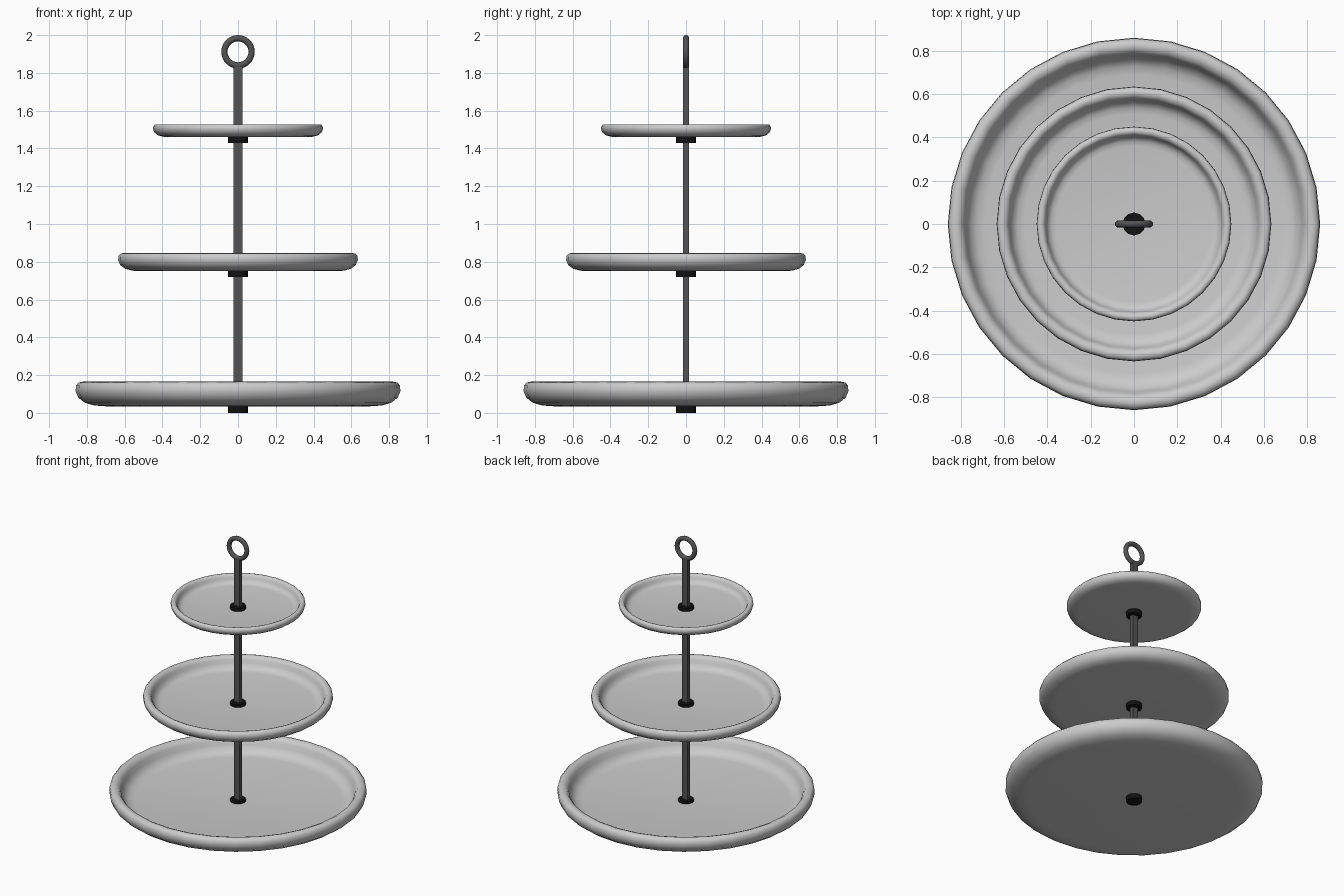
import bpy, bmesh, math
from mathutils import Matrix, Vector

cube = bpy.data.objects.get("Cube")
if cube:
    bpy.data.objects.remove(cube, do_unlink=True)


def material(name, value):
    mat = bpy.data.materials.new(name)
    mat.use_nodes = True
    colour = (value, value, value, 1)
    mat.diffuse_color = colour
    mat.node_tree.nodes["Principled BSDF"].inputs["Base Color"].default_value = colour
    return mat


tray_white = material("tray_white", 0.6)
dark_metal = material("dark_metal", 0.09)
nut_black = material("nut_black", 0.006)


def finish(name, bm, mat, smooth=None):
    bmesh.ops.recalc_face_normals(bm, faces=bm.faces[:])
    mesh = bpy.data.meshes.new(name)
    bm.to_mesh(mesh)
    bm.free()
    obj = bpy.data.objects.new(name, mesh)
    bpy.context.collection.objects.link(obj)
    mesh.materials.append(mat)
    if smooth:
        bpy.ops.object.select_all(action="DESELECT")
        obj.select_set(True)
        bpy.context.view_layer.objects.active = obj
        bpy.ops.object.shade_smooth_by_angle(angle=math.radians(smooth))
    return obj


def spin(name, points, steps, mat, axis="Z", closed=False, centre=(0, 0, 0), smooth=60):
    """Revolve a profile of (radius, height) points around an axis."""
    bm = bmesh.new()
    verts = [bm.verts.new((r, 0, z)) for r, z in points]
    edges = [bm.edges.new(pair) for pair in zip(verts, verts[1:])]
    if closed:
        edges.append(bm.edges.new((verts[-1], verts[0])))
    bmesh.ops.spin(bm, geom=verts + edges, cent=(0, 0, 0), axis=(0, 0, 1),
                   angle=math.tau, steps=steps)
    bmesh.ops.remove_doubles(bm, verts=bm.verts[:], dist=0.0001)
    if axis == "Y":
        bmesh.ops.rotate(bm, verts=bm.verts[:], matrix=Matrix.Rotation(math.pi / 2, 3, "X"))
    bmesh.ops.translate(bm, verts=bm.verts[:], vec=Vector(centre))
    return finish(name, bm, mat, smooth)


# Tray section: flat base, rounded outside, rolled rim, sloping inside wall
TRAY = [(0, 0), (0.70, 0), (0.76, 0.004), (0.81, 0.018), (0.845, 0.045),
        (0.86, 0.08), (0.857, 0.11), (0.843, 0.126), (0.822, 0.13),
        (0.80, 0.122), (0.785, 0.10), (0.775, 0.07), (0.757, 0.04),
        (0.73, 0.023), (0.69, 0.016), (0, 0.016)]

# Three trays of the same shape, each clamped by a nut through its centre
for label, scale, bottom in (("lower", 1, 0.035), ("middle", 0.738, 0.75), ("upper", 0.523, 1.46)):
    spin(label + "_tray", [(r * scale, bottom + z * scale) for r, z in TRAY], 32, tray_white)
    low, high = bottom - 0.035 + 0.004 * (scale < 1), bottom + 0.033
    spin(label + "_nut", [(0, low), (0.053, low), (0.053, high), (0, high)], 12,
         nut_black, smooth=35)

# Flat upright bar
bm = bmesh.new()
bmesh.ops.create_cube(bm, size=1)
bmesh.ops.scale(bm, verts=bm.verts[:], vec=(0.045, 0.03, 1.82))
bmesh.ops.translate(bm, verts=bm.verts[:], vec=(0, 0, 0.925))
finish("upright_bar", bm, dark_metal)

# Carrying ring
section = [(0.072 + 0.0165 * math.cos(a), 0.0165 * math.sin(a))
           for a in (math.tau * i / 12 for i in range(12))]
spin("carrying_ring", section, 32, dark_metal, axis="Y", closed=True, centre=(0, 0, 1.9115))
